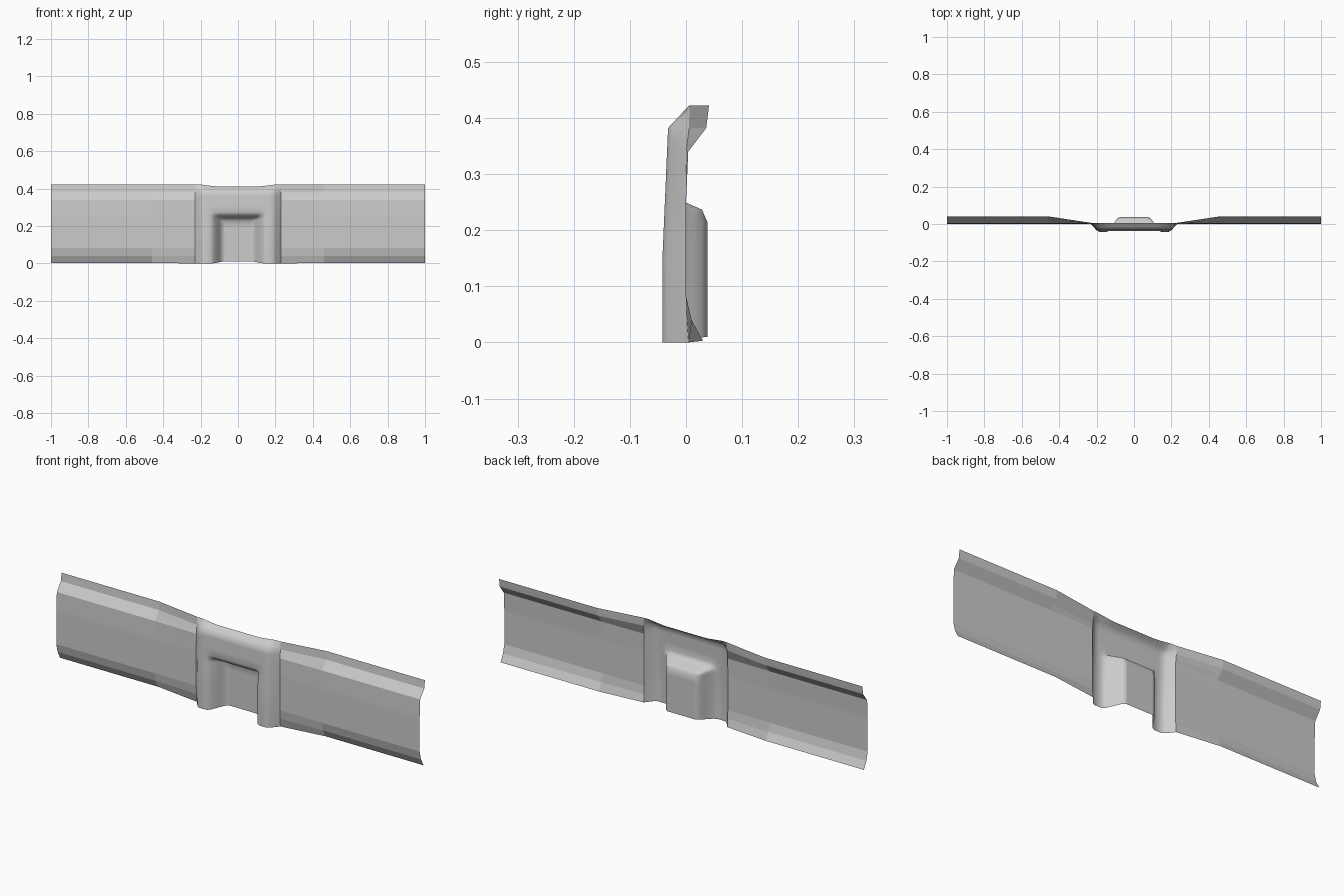
import bpy, bmesh

if "Cube" in bpy.data.objects:
    bpy.data.objects.remove(bpy.data.objects["Cube"])


def interp(v, pts):
    """Piecewise linear lookup through (position, value) points."""
    if v <= pts[0][0]:
        return pts[0][1]
    for (a, fa), (b, fb) in zip(pts, pts[1:]):
        if v <= b:
            return fa + (fb - fa) * (v - a) / (b - a)
    return pts[-1][1]


# Side profiles: (z, y) of the wing and of the raised centre
WING = [(0, .030), (.04, .010), (.082, 0), (.25, 0), (.34, .004), (.382, .036), (.42, .041)]
CENTRE = [(0, -.042), (.15, -.042), (.382, -.032), (.422, .005)]
# Along the width: flange taper, centre bulge, recess walls
TAPER = [(.23, .15), (.46, 1)]
BULGE = [(.185, 1), (.20, .8), (.23, 0)]
RECESS_X = [(.075, 1), (.09, .88), (.11, .5), (.13, .12), (.145, 0)]
RECESS_Z = [(.215, 1), (.237, .87), (.248, .53), (.258, .1), (.275, 0)]
EDGE_X = [(.12, 1), (.20, 0)]

half = [.04, .07, .075, .09, .10, .11, .13, .145, .165, .185, .20, .23, .46, 1.0]
xs = [-x for x in reversed(half)] + [0] + half
zs = [0, .04, .082, .15, .19, .215, .228, .237, .248, .258, .275, .31, .34, .36, .382, .40, .422]


def point(x, z):
    a = abs(x)
    y = interp(z, WING) * interp(a, TAPER)
    y += (interp(z, CENTRE) - y) * interp(a, BULGE)
    recess = min(interp(a, RECESS_X), interp(z, RECESS_Z))
    y += (.038 - y) * recess
    # the top rim dips at the centre, the bottom rim rises in the recess
    if z == zs[-1]:
        z -= .010 * interp(a, EDGE_X)
    if z == 0:
        z = .010 * recess + (.003 if a > .23 else 0)
    return x, y, z


# Pressed sheet panel with a recessed centre
bm = bmesh.new()
grid = [[bm.verts.new(point(x, z)) for z in zs] for x in xs]
for c0, c1 in zip(grid, grid[1:]):
    for j in range(len(zs) - 1):
        f = bm.faces.new((c0[j], c1[j], c1[j + 1], c0[j + 1]))
        f.smooth = abs(f.calc_center_median().x) < .23
mesh = bpy.data.meshes.new("pressed_panel")
bm.to_mesh(mesh)
bm.free()
panel = bpy.data.objects.new("pressed_panel", mesh)
bpy.context.collection.objects.link(panel)
